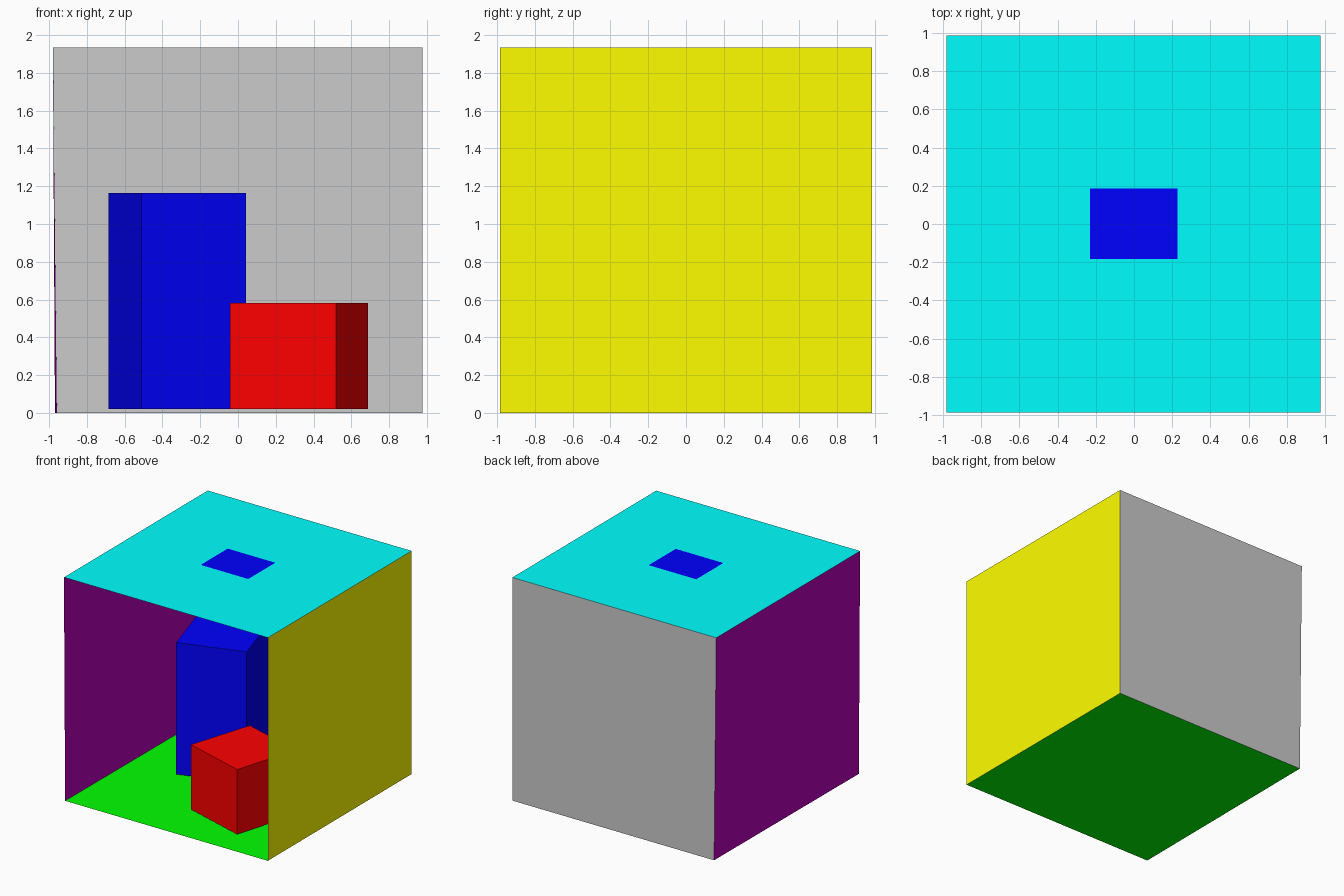
import bpy

if "Cube" in bpy.data.objects:
    bpy.data.objects.remove(bpy.data.objects["Cube"])

# Room dimensions
L, R, F, B, H = -0.98, 0.976, -0.985, 0.985, 1.935
LF, LB = -0.969, -0.959      # left wall leans in slightly at the floor


def paint(obj, name, rgb):
    if rgb is None:
        return
    mat = bpy.data.materials.get(name) or bpy.data.materials.new(name)
    mat.diffuse_color = (*rgb, 1)
    mat.use_nodes = True
    mat.node_tree.nodes["Principled BSDF"].inputs["Base Color"].default_value = mat.diffuse_color
    obj.data.materials.append(mat)


def make(name, verts, faces, colour=None, rgb=None):
    mesh = bpy.data.meshes.new(name)
    mesh.from_pydata(verts, [], faces)
    obj = bpy.data.objects.new(name, mesh)
    bpy.context.collection.objects.link(obj)
    paint(obj, colour, rgb)


def panel(name, corners, colour=None, rgb=None):
    make(name, corners, [(0, 1, 2, 3)], colour, rgb)


def block(name, base, z0, z1, colour, rgb):
    # base: four footprint corners, counter-clockwise from above
    verts = [(x, y, z) for z in (z0, z1) for x, y in base]
    sides = [(i, (i + 1) % 4, (i + 1) % 4 + 4, i + 4) for i in range(4)]
    make(name, verts, [(3, 2, 1, 0), (4, 5, 6, 7)] + sides, colour, rgb)


# Room shell: single-sheet walls, open at the front
panel("floor", [(LF, F, 0), (R, F, 0), (R, B, 0), (LB, B, 0)], "green", (0, 1, 0))
panel("ceiling", [(L, F, H), (L, B, H), (R, B, H), (R, F, H)], "cyan", (0, 1, 1))
panel("back_wall", [(LB, B, 0), (R, B, 0), (R, B, H), (L, B, H)])
panel("left_wall", [(LF, F, 0), (LB, B, 0), (L, B, H), (L, F, H)], "purple", (0.5, 0, 0.5))
panel("right_wall", [(R, B, 0), (R, F, 0), (R, F, H), (R, B, H)], "yellow", (1, 1, 0))

# Ceiling lamp panel
zl = H + 0.002
panel("lamp_panel", [(-0.23, -0.183, zl), (0.227, -0.183, zl),
                     (0.227, 0.187, zl), (-0.23, 0.187, zl)], "blue", (0, 0, 1))

# Two turned blocks standing just above the floor
block("short_block", [(0.52, -0.755), (0.689, -0.192), (0.132, -0.027), (-0.043, -0.583)],
      0.02, 0.582, "red", (1, 0, 0))
block("tall_block", [(-0.512, -0.115), (0.043, 0.058), (-0.129, 0.621), (-0.685, 0.445)],
      0.02, 1.163, "blue", (0, 0, 1))
